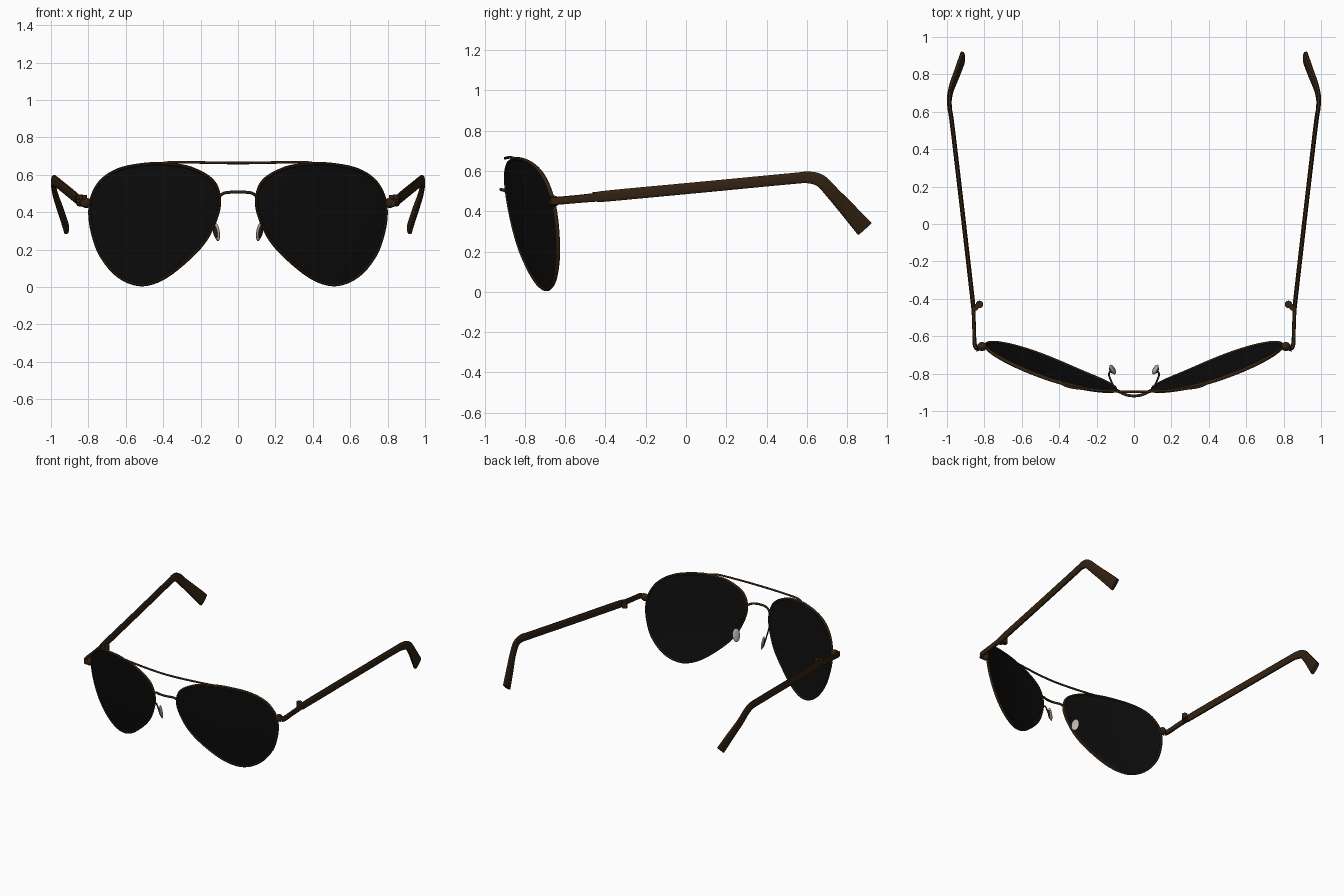
import bpy, bmesh, math
from mathutils import Vector, Matrix

cube = bpy.data.objects.get("Cube")
if cube:
    bpy.data.objects.remove(cube, do_unlink=True)


def material(name, rgb):
    m = bpy.data.materials.new(name)
    m.use_nodes = True
    m.diffuse_color = (*rgb, 1)
    m.node_tree.nodes["Principled BSDF"].inputs["Base Color"].default_value = (*rgb, 1)
    return m


BROWN = material("dark brown metal", (0.032, 0.016, 0.006))
BLACK = material("black lens", (0.004, 0.004, 0.004))
GREY = material("pale pad", (0.5, 0.47, 0.43))


def finish(name, bm, mat, side=1):
    """Mirror to the given side, fix normals, shade and link."""
    bm.transform(Matrix.Diagonal((side, 1, 1, 1)))
    bmesh.ops.recalc_face_normals(bm, faces=bm.faces)
    me = bpy.data.meshes.new(name)
    bm.to_mesh(me)
    bm.free()
    me.materials.append(mat)
    ob = bpy.data.objects.new(name, me)
    bpy.context.collection.objects.link(ob)
    bpy.ops.object.select_all(action='DESELECT')
    ob.select_set(True)
    bpy.context.view_layer.objects.active = ob
    bpy.ops.object.shade_smooth_by_angle(angle=math.radians(40))
    return ob


def smooth_path(pts, steps, closed=False):
    """Catmull-Rom through points of any dimension."""
    n, out = len(pts), []
    pick = (lambda i: pts[i % n]) if closed else (lambda i: pts[min(max(i, 0), n - 1)])
    for i in range(n if closed else n - 1):
        for k in range(steps):
            t = k / steps
            out.append([0.5 * (2 * b + (c - a) * t + (2 * a - 5 * b + 4 * c - d) * t * t
                               + (3 * b - a - 3 * c + d) * t ** 3)
                        for a, b, c, d in zip(pick(i - 1), pick(i), pick(i + 1), pick(i + 2))])
    return out if closed else out + [list(pts[-1])]


def sweep(name, path, ref, mat, side=1, closed=False, sides=10, power=1.0):
    """Tube along (x, y, z, half width along ref, half height) points."""
    bm, rings, n = bmesh.new(), [], len(path)
    P = [Vector(p[:3]) for p in path]
    for i, p in enumerate(path):
        nxt = P[(i + 1) % n] if closed else P[min(i + 1, n - 1)]
        prv = P[i - 1] if closed else P[max(i - 1, 0)]
        t = (nxt - prv).normalized()
        u = (Vector(ref) - t * t.dot(Vector(ref))).normalized()
        v = t.cross(u)
        ring = []
        for k in range(sides):
            a = 2 * math.pi * (k + 0.5) / sides
            c, s = math.cos(a), math.sin(a)
            c = math.copysign(abs(c) ** power, c)
            s = math.copysign(abs(s) ** power, s)
            ring.append(bm.verts.new(P[i] + u * c * p[3] + v * s * p[4]))
        rings.append(ring)
    for i in range(n if closed else n - 1):
        A, B = rings[i], rings[(i + 1) % n]
        for k in range(sides):
            j = (k + 1) % sides
            bm.faces.new((A[k], A[j], B[j], B[k]))
    if not closed:
        bm.faces.new(rings[0])
        bm.faces.new(rings[-1])
    return finish(name, bm, mat, side)


def wire(name, pts, r, ref, side=1):
    return sweep(name, [(*p, r, r) for p in smooth_path(pts, 6)], ref, BROWN, side)


def lens_y(x, z):
    """Wrapped and tilted lens surface."""
    return -0.87 + 0.325 * x - 0.177 * z + 0.28 * (x - 0.45) ** 2 + 0.1 * (z - 0.34) ** 2


# Teardrop lens outline, x and z
CENTRE = (0.46, 0.35)
OUTLINE = [(.46, .667), (.62, .642), (.727, .584), (.783, .50), (.80, .41), (.788, .30),
           (.743, .17), (.65, .056), (.53, .005), (.406, .035), (.273, .134), (.166, .25),
           (.103, .385), (.092, .49), (.134, .58), (.246, .642), (.353, .662)]
outline = smooth_path(OUTLINE, 5, closed=True)


def scaled(f):
    return [(CENTRE[0] + (x - CENTRE[0]) * f, CENTRE[1] + (z - CENTRE[1]) * f) for x, z in outline]


def lens(name, side):
    bm, n = bmesh.new(), len(outline)
    loops = []
    for off in (-0.004, 0.004):
        mid = bm.verts.new((CENTRE[0], lens_y(*CENTRE) + off, CENTRE[1]))
        prev = None
        for f in (0.2, 0.4, 0.6, 0.8, 0.975):
            ring = [bm.verts.new((x, lens_y(x, z) + off, z)) for x, z in scaled(f)]
            for i in range(n):
                j = (i + 1) % n
                if prev:
                    bm.faces.new((prev[i], prev[j], ring[j], ring[i]))
                else:
                    bm.faces.new((mid, ring[i], ring[j]))
            prev = ring
        loops.append(prev)
    for i in range(n):
        j = (i + 1) % n
        bm.faces.new((loops[0][i], loops[0][j], loops[1][j], loops[1][i]))
    finish(name, bm, BLACK, side)


def ball(name, loc, radii, mat, side, rot=None):
    bm = bmesh.new()
    bmesh.ops.create_uvsphere(bm, u_segments=20, v_segments=12, radius=1)
    bm.transform(Matrix.Translation(loc) @ (rot or Matrix()) @ Matrix.Diagonal((*radii, 1)))
    finish(name, bm, mat, side)


def cylinder(name, loc, r, h, side):
    bm = bmesh.new()
    bmesh.ops.create_cone(bm, cap_ends=True, segments=16, radius1=r, radius2=r, depth=h)
    bm.transform(Matrix.Translation(loc))
    finish(name, bm, BROWN, side)


for label, s in (("left", 1), ("right", -1)):
    # Lens and its rim
    lens(label + "_lens", s)
    sweep(label + "_rim", [(x, lens_y(x, z), z, 0.011, 0.009) for x, z in scaled(0.978)],
          (0, 1, 0), BROWN, s, closed=True, sides=8)

    # End piece joining the rim to the arm
    ball(label + "_end_piece", (.812, -.655, .45), (.026, .024, .028), BROWN, s)
    sweep(label + "_hinge_strip", smooth_path(
        [(.81, -.66, .45, .014, .022), (.838, -.665, .45, .012, .021), (.852, -.64, .452, .011, .02),
         (.855, -.55, .46, .010, .02), (.86, -.42, .472, .010, .022)], 5),
        (1, .35, 0), BROWN, s, power=0.6)
    cylinder(label + "_hinge_barrel", (.826, -.43, .472), .02, .04, s)
    cylinder(label + "_hinge_link", (.848, -.445, .472), .018, .046, s)

    # Arm with a drooping, widening ear tip
    sweep(label + "_arm", smooth_path(
        [(.859, -.445, .469, .012, .024), (.866, -.38, .477, .012, .028), (.92, .09, .521, .012, .028),
         (.972, .53, .563, .012, .028), (.984, .61, .568, .012, .03), (.987, .67, .55, .013, .032),
         (.975, .73, .488, .013, .034), (.945, .81, .40, .014, .04), (.917, .887, .313, .014, .046)], 5),
        (1, 0, 0), BROWN, s, sides=12, power=0.6)

    # Nose pad, its backing and its wire
    turn = Matrix.Rotation(math.radians(-30), 4, 'Z') @ Matrix.Rotation(math.radians(10), 4, 'Y')
    out = Vector((.86, -.5, 0))
    pad = Vector((.114, -.778, .295))
    ball(label + "_nose_pad", pad, (.010, .029, .05), GREY, s, turn)
    ball(label + "_pad_backing", pad + out * .009, (.007, .02, .034), BROWN, s, turn)
    wire(label + "_pad_wire", [(.108, -.868, .385), (.122, -.84, .385), (.134, -.805, .36),
                               tuple(pad + out * .012)], .005, (1, 0, 0), s)

# Top bar and bridge
half_bar = [(.40, -.846, .662), (.36, -.866, .667), (.30, -.878, .668), (.15, -.892, .665)]
wire("top_bar", half_bar + [(0, -.898, .663)] + [(-x, y, z) for x, y, z in reversed(half_bar)],
     .007, (0, 1, 0))
half_bridge = [(.10, -.885, .485), (.075, -.898, .502), (.04, -.914, .507)]
wire("bridge", half_bridge + [(0, -.919, .508)] + [(-x, y, z) for x, y, z in reversed(half_bridge)],
     .008, (0, 1, 0))
